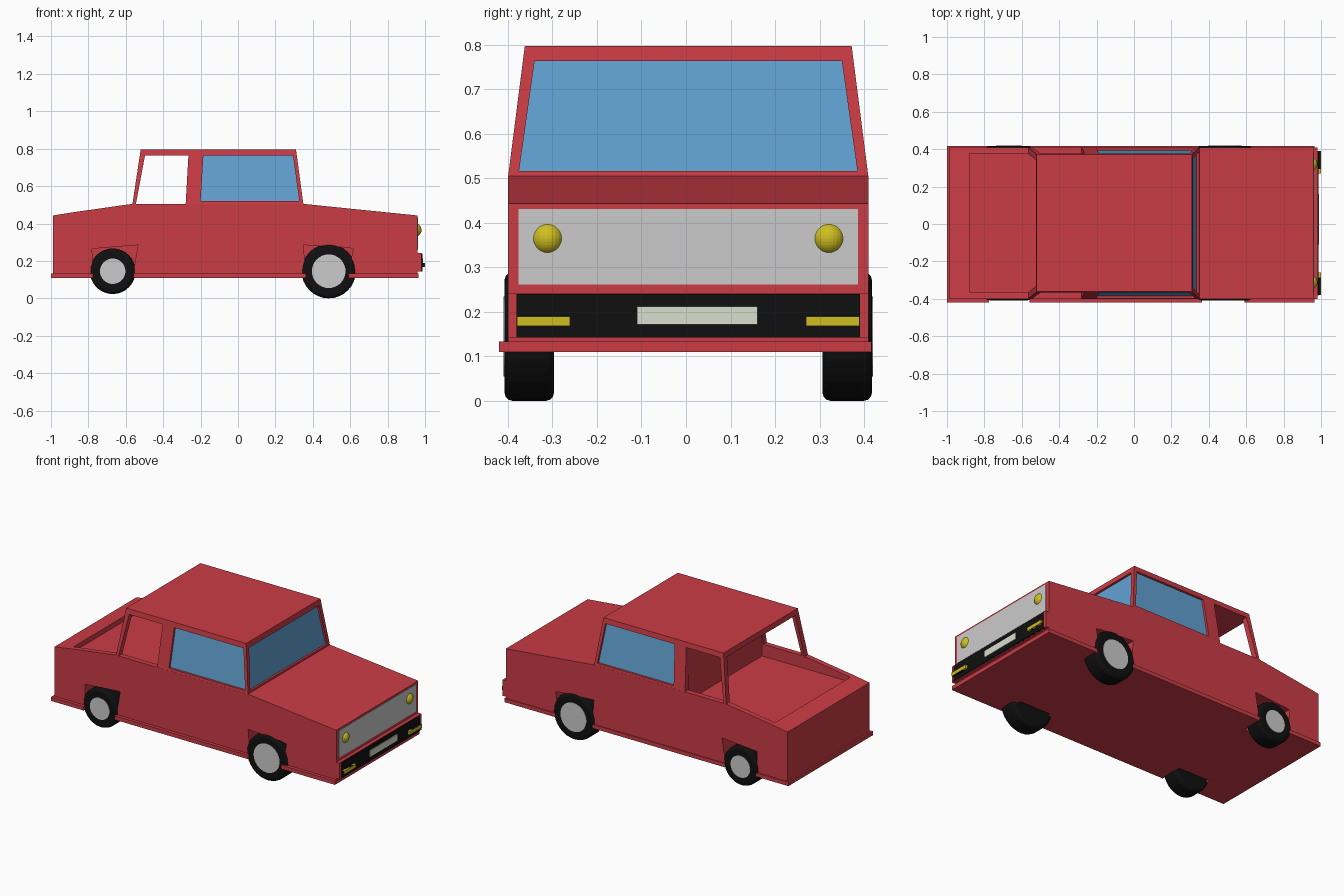
import bpy, bmesh, math

if "Cube" in bpy.data.objects:
    bpy.data.objects.remove(bpy.data.objects["Cube"])

C = 0.005  # centre line of the car across y


def material(name, rgb):
    m = bpy.data.materials.new(name)
    m.diffuse_color = (*rgb, 1)
    m.use_nodes = True
    m.node_tree.nodes["Principled BSDF"].inputs["Base Color"].default_value = m.diffuse_color
    return m


RED = material("red_paint", (0.60, 0.045, 0.06))
BLACK = material("black_rubber", (0.005, 0.005, 0.005))
GLASS = material("blue_glass", (0.12, 0.36, 0.65))
YELLOW = material("yellow_lamp", (0.62, 0.52, 0.015))
PALE = material("pale_plate", (0.70, 0.74, 0.62))


def loft(name, lower, upper, mat=None):
    """Closed solid between two matching loops of points."""
    bm = bmesh.new()
    a = [bm.verts.new(p) for p in lower]
    b = [bm.verts.new(p) for p in upper]
    n = len(a)
    bm.faces.new(a)
    bm.faces.new(b)
    for i in range(n):
        j = (i + 1) % n
        bm.faces.new((a[i], a[j], b[j], b[i]))
    bmesh.ops.recalc_face_normals(bm, faces=bm.faces)
    me = bpy.data.meshes.new(name)
    bm.to_mesh(me)
    bm.free()
    ob = bpy.data.objects.new(name, me)
    bpy.context.collection.objects.link(ob)
    if mat:
        me.materials.append(mat)
    return ob


def rect(x0, x1, y0, y1, z):
    return [(x0, y0, z), (x1, y0, z), (x1, y1, z), (x0, y1, z)]


def box(name, x0, x1, y0, y1, z0, z1, mat=None):
    return loft(name, rect(x0, x1, y0, y1, z0), rect(x0, x1, y0, y1, z1), mat)


def extrude_side(name, profile, y0, y1, mat=None):
    return loft(name, [(x, y0, z) for x, z in profile], [(x, y1, z) for x, z in profile], mat)


def cut(target, *cutters):
    for c in cutters:
        mod = target.modifiers.new("cut", 'BOOLEAN')
        mod.operation = 'DIFFERENCE'
        mod.solver = 'EXACT'
        mod.object = c
        bpy.context.view_layer.objects.active = target
        bpy.ops.object.modifier_apply(modifier=mod.name)


helpers = []

# Lower body, sill and cabin shell
body = extrude_side("body", [(-0.99, 0.115), (0.96, 0.115), (0.96, 0.443), (0.35, 0.505),
                             (-0.565, 0.505), (-0.87, 0.462), (-0.99, 0.443)], C - 0.405, C + 0.405, RED)
sill = box("sill", -1.0, 0.965, -0.42, 0.416, 0.11, 0.134, RED)
cabin = loft("cabin", rect(-0.565, 0.35, C - 0.405, C + 0.405, 0.5),
             rect(-0.52, 0.31, C - 0.367, C + 0.367, 0.797), RED)

# Wheel arches
for prof in ([(-0.765, 0.05), (-0.56, 0.05), (-0.56, 0.14), (-0.535, 0.285), (-0.78, 0.265), (-0.775, 0.11)],
             [(0.37, 0.05), (0.595, 0.05), (0.59, 0.12), (0.615, 0.265), (0.58, 0.272), (0.35, 0.285)]):
    for s in (-1, 1):
        arch = extrude_side("arch_cutter", prof, C + s * 0.28, C + s * 0.5)
        cut(body, arch)
        cut(sill, arch)
        helpers.append(arch)

# Open rear bed running under the roof
bed = box("bed_cutter", -0.88, -0.27, C - 0.372, C + 0.372, 0.43, 0.6)
cut(body, bed)
rear = loft("rear_cutter", rect(-0.7, -0.27, C - 0.378, C + 0.378, 0.43),
            rect(-0.7, -0.27, C - 0.338, C + 0.338, 0.765))
side = loft("side_opening_cutter", rect(-0.556, -0.283, -0.6, 0.6, 0.45),
            rect(-0.497, -0.265, -0.6, 0.6, 0.765))
cut(cabin, rear, side)
helpers += [bed, rear, side]

# Side windows, set into the cabin
for s, label in ((-1, "right"), (1, "left")):
    def pane(name, lo, hi, grow, mat=None):
        def loop(x0, x1, half, z):
            inner, outer = half + lo, (half + hi)
            return rect(x0 - grow, x1 + grow, C + s * inner, C + s * outer, z)
        return loft(name, loop(-0.2, 0.328, 0.403, 0.52 - grow), loop(-0.185, 0.294, 0.371, 0.765 + grow), mat)
    c = pane("window_cutter", -0.018, 0.1, 0)
    cut(cabin, c)
    helpers.append(c)
    pane(label + "_window", -0.03, -0.014, 0.002, GLASS)


# Windscreen
def screen(name, lo, hi, mat=None):
    return loft(name, rect(0.349 + lo, 0.349 + hi, C - 0.38, C + 0.38, 0.516),
                rect(0.315 + lo, 0.315 + hi, C - 0.345, C + 0.345, 0.763), mat)


c = screen("screen_cutter", -0.018, 0.1)
cut(cabin, c)
helpers.append(c)
screen("windscreen", -0.03, -0.014, GLASS)

for h in helpers:
    bpy.data.objects.remove(h)

# Grille, bumper and number plate
box("grille", 0.94, 0.963, C - 0.381, C + 0.381, 0.262, 0.431)
box("bumper", 0.94, 0.982, C - 0.405, C + 0.405, 0.143, 0.243, RED)
box("bumper_face", 0.97, 0.986, C - 0.386, C + 0.386, 0.143, 0.24, BLACK)
box("plate", 0.98, 0.99, -0.11, 0.16, 0.172, 0.212, PALE)

# Lamps
for s, label in ((-1, "right"), (1, "left")):
    ys = sorted((C + s * 0.29, C + s * 0.385))
    box(label + "_fog_lamp_case", 0.98, 0.998, *ys, 0.168, 0.19, BLACK)
    ys = sorted((C + s * 0.265, C + s * 0.385))
    box(label + "_fog_lamp", 0.98, 1.0, *ys, 0.168, 0.19, YELLOW)
    bpy.ops.mesh.primitive_uv_sphere_add(segments=24, ring_count=16, radius=0.037,
                                         location=(0.944, C + s * 0.316, 0.365))
    lamp = bpy.context.object
    lamp.name = label + "_headlight"
    lamp.data.materials.append(YELLOW)


# Wheels
def disc(name, x, y, z, r, depth, mat=None, bevel=0):
    bpy.ops.mesh.primitive_cylinder_add(vertices=32, radius=r, depth=depth, location=(x, y, z),
                                        rotation=(math.pi / 2, 0, 0))
    ob = bpy.context.object
    ob.name = name
    if mat:
        ob.data.materials.append(mat)
    if bevel:
        mod = ob.modifiers.new("round", 'BEVEL')
        mod.width = bevel
        mod.segments = 3
        mod.limit_method = 'ANGLE'
        mod.angle_limit = math.radians(40)


for x, r, hub, end in ((0.485, 0.145, 0.09, "front"), (-0.67, 0.122, 0.068, "rear")):
    for s, label in ((-1, "right"), (1, "left")):
        name = end + "_" + label
        disc(name + "_tyre", x, C + s * 0.357, 0.145, r, 0.112, BLACK, 0.02)
        disc(name + "_hub", x, C + s * 0.359, 0.145, hub, 0.112)
